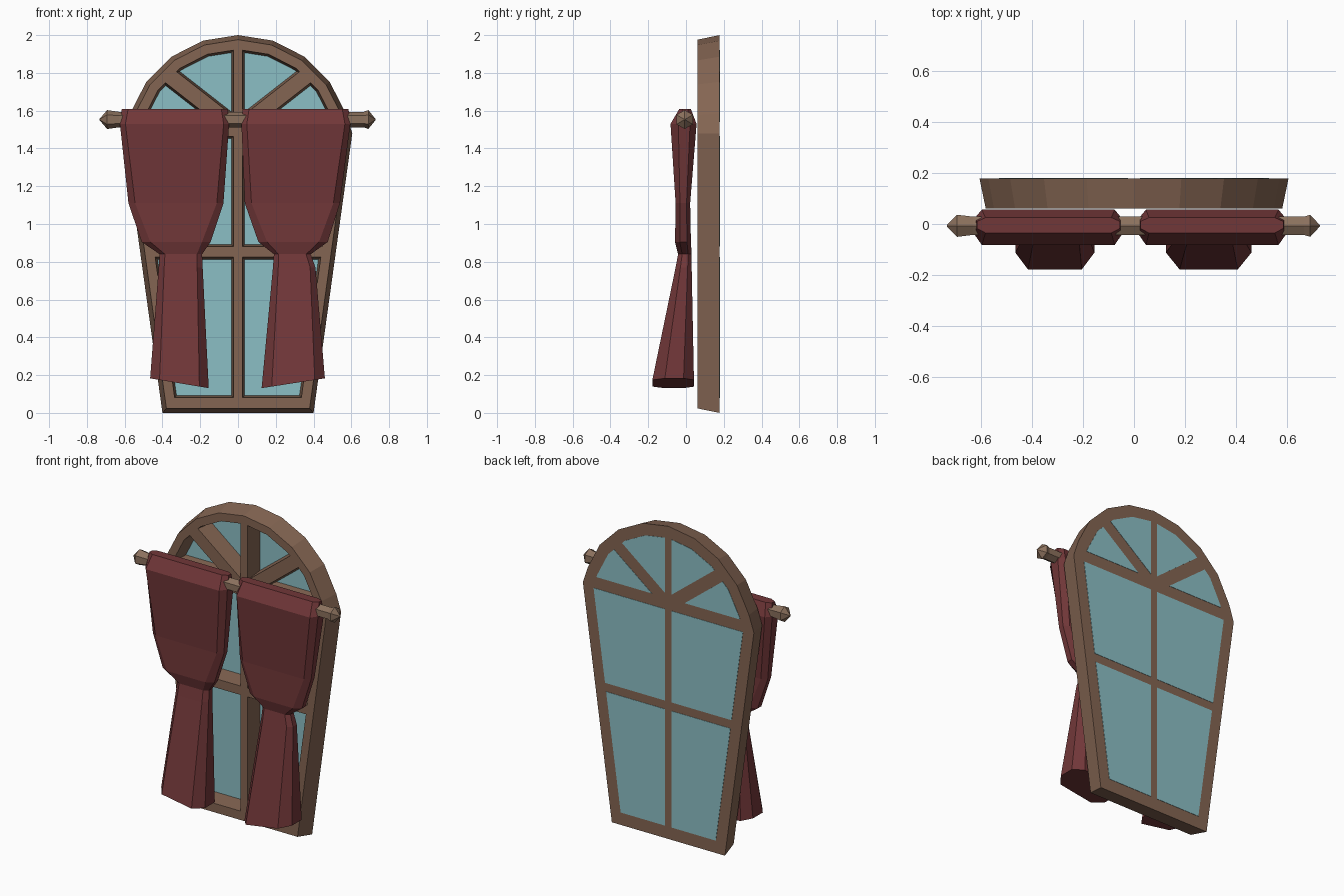
import bpy, bmesh, math
from mathutils import Vector

if "Cube" in bpy.data.objects:
    bpy.data.objects.remove(bpy.data.objects["Cube"])


def material(name, rgb):
    m = bpy.data.materials.new(name)
    m.diffuse_color = (*rgb, 1)
    m.use_nodes = True
    m.node_tree.nodes["Principled BSDF"].inputs["Base Color"].default_value = m.diffuse_color
    return m


WOOD = material("brown wood", (0.23, 0.13, 0.085))
ROD = material("rod wood", (0.26, 0.165, 0.11))
GLASS = material("pale blue glass", (0.26, 0.52, 0.56))
CLOTH = material("dark red cloth", (0.165, 0.038, 0.04))


def make_object(name, bm, mat):
    bmesh.ops.recalc_face_normals(bm, faces=bm.faces[:])
    me = bpy.data.meshes.new(name)
    bm.to_mesh(me)
    bm.free()
    me.materials.append(mat)
    ob = bpy.data.objects.new(name, me)
    bpy.context.collection.objects.link(ob)
    return ob


# 2D helpers for convex x-z polygons
def clip(poly, o, n):
    out = []
    o, n = Vector(o), Vector(n)
    for a, b in zip(poly, poly[1:] + poly[:1]):
        da, db = (a - o).dot(n), (b - o).dot(n)
        if da >= 0:
            out.append(a)
        if da * db < 0:
            out.append(a.lerp(b, da / (da - db)))
    return out


def inset(poly, d):
    out = poly
    for a, b in zip(poly, poly[1:] + poly[:1]):
        e = (b - a).normalized()
        n = Vector((-e.y, e.x))
        out = clip(out, a + n * d, n)
    return out


def add_slab(bm, front, y0, back, y1):
    vs = [bm.verts.new((p.x, y0, p.y)) for p in front]
    vs += [bm.verts.new((p.x, y1, p.y)) for p in back]
    bmesh.ops.convex_hull(bm, input=vs)


def tidy(bm):
    bmesh.ops.dissolve_limit(bm, angle_limit=0.01, verts=bm.verts[:], edges=bm.edges[:])
    bmesh.ops.delete(bm, geom=[v for v in bm.verts if not v.link_faces], context='VERTS')


# Arched outline that tapers toward the foot
arc = [Vector((0.6 * math.cos(math.radians(a)), 1.4 + 0.6 * math.sin(math.radians(a))))
       for a in range(18, 163, 18)]
outline = ([Vector((-0.4, 0)), Vector((0.4, 0)), Vector((0.605, 1.48))]
           + arc + [Vector((-0.605, 1.48))])

# Pane shapes: two rows of panes and a fan of four at the top
inner = inset(outline, 0.074)
ang = math.radians(38)
panes = []
for s in (-1, 1):
    half = clip(inner, (s * 0.023, 0), (s, 0))
    for z0, z1 in ((0.08, 0.825), (0.88, 1.465)):
        panes.append(clip(clip(half, (0, z0), (0, 1)), (0, z1), (0, -1)))
    fan = clip(half, (0, 1.54), (0, 1))
    n = Vector((-s * math.sin(ang), math.cos(ang)))
    for k in (-1, 1):
        panes.append(clip(fan, Vector((0, 1.5)) + n * (0.04 * k), n * k))

# Window frame with tapered openings
bm = bmesh.new()
add_slab(bm, inset(outline, 0.024), 0.06, outline, 0.178)
tidy(bm)
frame = make_object("window_frame", bm, WOOD)
bm = bmesh.new()
for p in panes:
    add_slab(bm, p, 0.05, inset(p, 0.015), 0.2)
tidy(bm)
cutter = make_object("pane_cutter", bm, WOOD)
cutter.hide_render = True
mod = frame.modifiers.new("openings", 'BOOLEAN')
mod.object = cutter
mod.operation = 'DIFFERENCE'
mod.solver = 'EXACT'
bpy.context.view_layer.update()
cut = bpy.data.meshes.new_from_object(frame.evaluated_get(bpy.context.evaluated_depsgraph_get()))
frame.modifiers.clear()
frame.data = cut
bpy.data.objects.remove(cutter)

# Glass plates, flush with the back
bm = bmesh.new()
for p in panes:
    add_slab(bm, p, 0.173, p, 0.18)
tidy(bm)
make_object("glass_panes", bm, GLASS)


def loft(name, rings, mat):
    bm = bmesh.new()
    loops = [[bm.verts.new(c) for c in r] for r in rings]
    for a, b in zip(loops, loops[1:]):
        for i in range(len(a)):
            j = (i + 1) % len(a)
            bm.faces.new((a[i], a[j], b[j], b[i]))
    bm.faces.new(loops[0])
    bm.faces.new(loops[-1])
    return make_object(name, bm, mat)


# Six-sided curtain rod with pointed finials
profile = [(-0.733, 0.003), (-0.693, 0.05), (-0.63, 0.041), (0.665, 0.041), (0.69, 0.05), (0.728, 0.003)]
loft("curtain_rod", [[(x, -0.007 + r * math.sin(i * math.pi / 3), 1.553 + r * math.cos(i * math.pi / 3))
                      for i in range(6)] for x, r in profile], ROD)

# Curtains: shared height, front y, back y and corner fraction for each ring
levels = [(1.61, -0.035, 0.025, 0.88), (1.53, -0.082, 0.056, 0.9), (1.11, -0.055, 0.022, 0.86),
          (0.905, -0.058, 0.026, 0.75), (0.84, -0.042, 0.03, 0.75), (0.77, -0.055, 0.03, 0.75),
          (0.157, -0.178, 0.042, 0.68)]
# Outer and inner edge x at each ring
left = [(-0.615, -0.055), (-0.625, -0.047), (-0.58, -0.077), (-0.51, -0.145),
        (-0.415, -0.19), (-0.42, -0.187), (-0.465, -0.155)]
right = [(0.585, 0.025), (0.595, 0.018), (0.54, 0.036), (0.475, 0.108),
         (0.385, 0.19), (0.41, 0.185), (0.46, 0.125)]
for name, edges in (("left_curtain", left), ("right_curtain", right)):
    rings = []
    for i, ((z, yf, yb, c), (xo, xi)) in enumerate(zip(levels, edges)):
        mid, w = (xo + xi) / 2, (xo - xi) / 2
        tilt = 0.026 if i == len(levels) - 1 else 0.0
        ym = yf + (yb - yf) * 0.3
        yn = yf + (yb - yf) * 0.75
        shape = [(1, ym), (c, yf), (-c, yf), (-1, ym), (-1, yn), (-c, yb), (c, yb), (1, yn)]
        rings.append([(mid + w * t, y, z + tilt * t) for t, y in shape])
    loft(name, rings, CLOTH)
